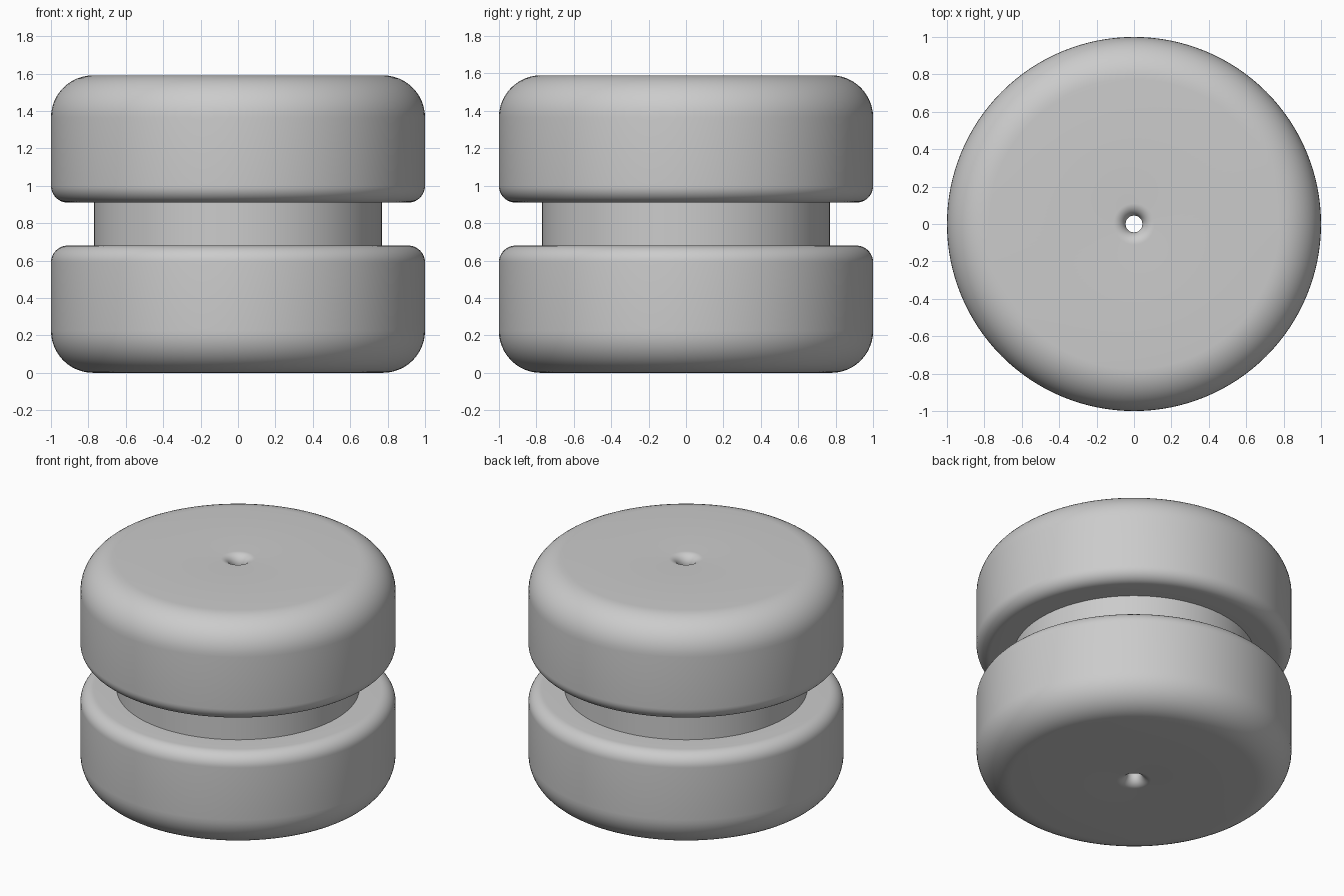
import bpy
import bmesh
import math
from mathutils import Matrix

cube = bpy.data.objects.get("Cube")
if cube:
    bpy.data.objects.remove(cube, do_unlink=True)

HEIGHT = 1.59
SEGMENTS = 128

grey = bpy.data.materials.new("plain grey")
grey.use_nodes = True
colour = (0.6, 0.6, 0.6, 1)
grey.diffuse_color = colour
grey.node_tree.nodes["Principled BSDF"].inputs["Base Color"].default_value = colour


def arc(x, z, radius, start, end, steps=12):
    """Points of a rounded edge about (x, z), angles in degrees."""
    angles = [math.radians(start + (end - start) * i / steps) for i in range(steps + 1)]
    return [(x + radius * math.cos(a), z + radius * math.sin(a)) for a in angles]


def lathe(name, profile):
    """Revolve a closed profile of (radius, height) points about z."""
    bm = bmesh.new()
    rings = []
    for i in range(SEGMENTS):
        turn = Matrix.Rotation(math.tau * i / SEGMENTS, 3, 'Z')
        rings.append([bm.verts.new(turn @ bm_point) for bm_point in
                      (Matrix.Identity(3) @ p for p in to_vectors(profile))])
    count = len(profile)
    for i in range(SEGMENTS):
        a, b = rings[i], rings[(i + 1) % SEGMENTS]
        for j in range(count):
            k = (j + 1) % count
            bm.faces.new((a[j], b[j], b[k], a[k]))
    bmesh.ops.recalc_face_normals(bm, faces=bm.faces[:])
    mesh = bpy.data.meshes.new(name)
    bm.to_mesh(mesh)
    bm.free()
    mesh.materials.append(grey)
    obj = bpy.data.objects.new(name, mesh)
    bpy.context.collection.objects.link(obj)
    bpy.ops.object.select_all(action='DESELECT')
    obj.select_set(True)
    bpy.context.view_layer.objects.active = obj
    bpy.ops.object.shade_smooth_by_angle(angle=math.radians(35))
    return obj


def to_vectors(profile):
    from mathutils import Vector
    return [Vector((r, 0, z)) for r, z in profile]


# Lower half: flared bore, broad outer rounding, small rounding at the groove
lower = (arc(0.11, 0.065, 0.065, 180, 270)
         + arc(0.775, 0.225, 0.225, -90, 0)
         + arc(0.91, 0.59, 0.09, 0, 90)
         + [(0.77, 0.68)])

# Upper half mirrors the lower one
upper = [(r, HEIGHT - z) for r, z in reversed(lower)]
lathe("grooved_roller", lower + upper)
